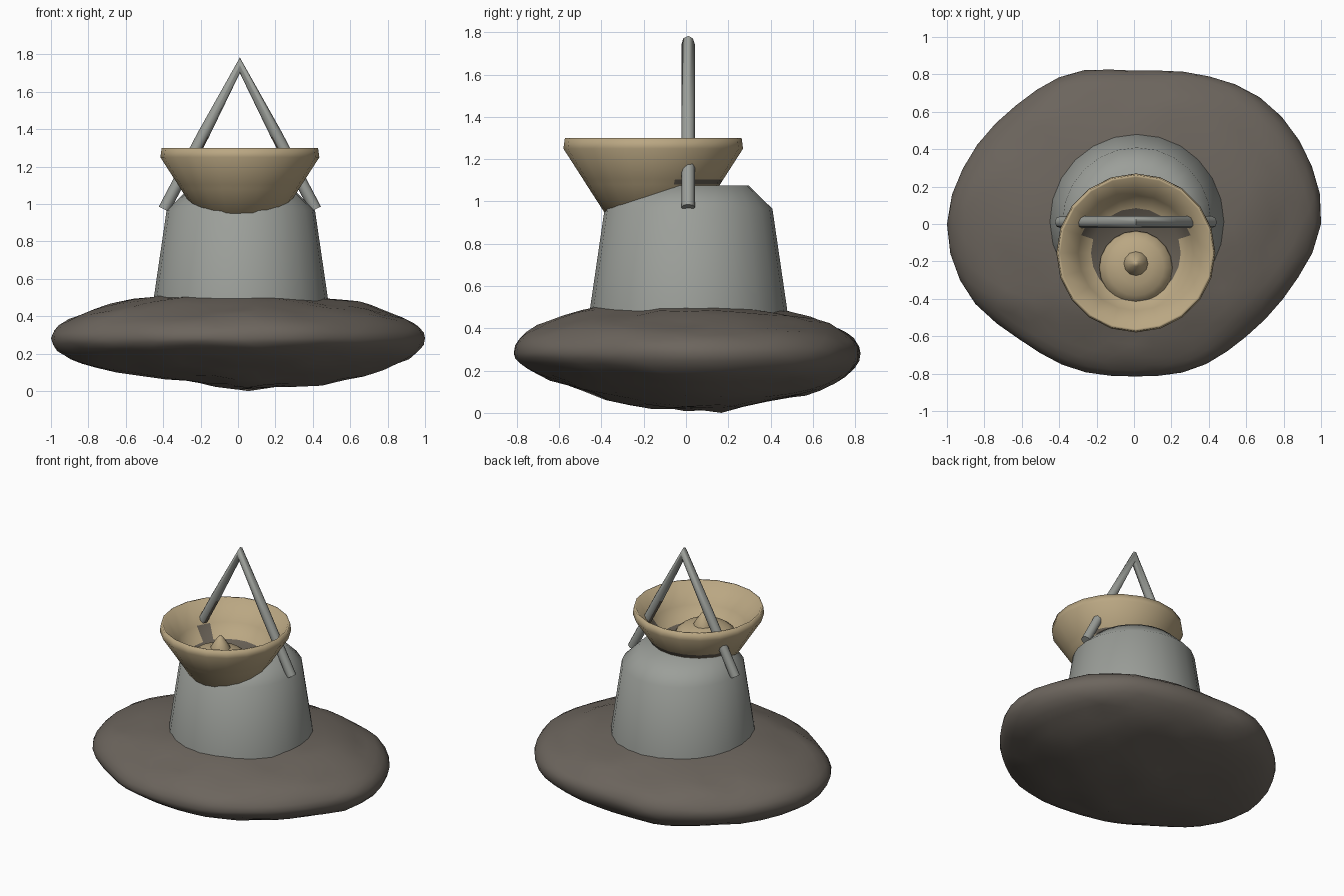
import bpy, bmesh, math
from mathutils import Vector, noise

cube = bpy.data.objects.get("Cube")
if cube:
    bpy.data.objects.remove(cube)


def material(name, rgb):
    m = bpy.data.materials.new(name)
    m.use_nodes = True
    m.diffuse_color = (*rgb, 1)
    m.node_tree.nodes["Principled BSDF"].inputs["Base Color"].default_value = (*rgb, 1)
    return m


STONE = material("brown stone", (0.15, 0.13, 0.11))
METAL = material("grey metal", (0.33, 0.345, 0.32))
SAND = material("sand", (0.49, 0.385, 0.225))
GRIME = material("dark grime", (0.135, 0.115, 0.09))


def finish(bm, name, mats, angle, rule=None):
    """Turn a bmesh into a shaded object; rule picks the material per face."""
    bmesh.ops.recalc_face_normals(bm, faces=bm.faces)
    bm.normal_update()
    if rule:
        for f in bm.faces:
            f.material_index = int(rule(f.calc_center_median(), f.normal))
    me = bpy.data.meshes.new(name)
    bm.to_mesh(me)
    bm.free()
    for m in mats:
        me.materials.append(m)
    ob = bpy.data.objects.new(name, me)
    bpy.context.collection.objects.link(ob)
    bpy.ops.object.select_all(action="DESELECT")
    ob.select_set(True)
    bpy.context.view_layer.objects.active = ob
    bpy.ops.object.shade_smooth_by_angle(angle=math.radians(angle))


def bridge(bm, rings):
    n = len(rings[0])
    for a, b in zip(rings, rings[1:]):
        for i in range(n):
            j = (i + 1) % n
            bm.faces.new((a[i], a[j], b[j], b[i]))
    bm.faces.new(rings[0])
    bm.faces.new(rings[-1])


def lathe(name, centre, profile, sides, mats, angle, rule=None):
    """Revolve (radius, z) points around a vertical axis and cap both ends."""
    bm = bmesh.new()
    rings = []
    for r, z in profile:
        turn = [2 * math.pi * i / sides for i in range(sides)]
        rings.append([bm.verts.new((centre[0] + r * math.cos(a),
                                    centre[1] + r * math.sin(a), z)) for a in turn])
    bridge(bm, rings)
    finish(bm, name, mats, angle, rule)


# Rock base: a flattened lumpy lens with an uneven outline
OUTLINE = [1.0, 0.995, 0.955, 0.87, 0.82, 0.875, 0.895, 0.95,
           1.0, 0.965, 0.87, 0.84, 0.815, 0.84, 0.85, 0.905]


def outline(angle):
    """Smooth closed spline through the outline radii."""
    n = len(OUTLINE)
    t = (angle / (2 * math.pi) % 1) * n
    i, k = int(t), t - int(t)
    a, b, c, d = (OUTLINE[(i + s) % n] for s in (-1, 0, 1, 2))
    return b + k / 2 * (c - a + k * (2 * a - 5 * b + 4 * c - d + k * (3 * (b - c) + d - a)))


bm = bmesh.new()
bmesh.ops.create_icosphere(bm, subdivisions=4, radius=1)
for v in bm.verts:
    d = v.co.normalized()
    flat = math.hypot(d.x, d.y)
    reach = outline(math.atan2(d.y, d.x))
    lump = noise.noise(d * 3) * 0.012 + noise.noise(d * 7) * 0.014
    x, y = d.x * reach, d.y * reach
    z = 0.283 + noise.noise(d * 3) * 0.008
    if d.z > 0:
        z += 0.243 * d.z + lump * d.z ** 0.5
    else:
        # Shallower belly towards the right and front
        depth = -d.z
        z += lump * depth - 0.28 * depth
        z += 0.16 * max(0, -x) * depth ** 4 + 0.15 * max(0, -y) * depth * flat
    v.co = (x, y, z)
low = min(v.co.z for v in bm.verts)
for v in bm.verts:
    v.co.z -= low * max(0, 1 - v.co.z / 0.28)
finish(bm, "rock_base", [STONE], 40)

# Tapered tower with a chamfered top
lathe("tower", (0.015, 0.012), [(0.48, 0.38), (0.465, 0.5), (0.397, 0.965), (0.285, 1.075)],
      24, [METAL], 50)


# Dish: hollow bowl, grimy on its floor, under the frame ends and behind at the tower
def dish_grime(c, n):
    floor = n.z > 0.95 and c.z < 1.2
    streak = 0.3 < n.z < 0.95 and c.z < 1.17 and abs(c.y + 0.03) < 0.04
    back = n.z < 0.2 and 1.0 < c.z < 1.11 and c.y > -0.1
    return floor or streak or back


lathe("dish", (0.01, -0.155),
      [(0.2, 0.9), (0.316, 1.08), (0.331, 1.104), (0.425, 1.25), (0.418, 1.3),
       (0.405, 1.3), (0.308, 1.17), (0.24, 1.08)],
      20, [SAND, GRIME], 180, dish_grime)

# Low dome and pointed tip inside the dish
lathe("dish_dome", (0.01, -0.233), [(0.2, 1.07), (0.188, 1.1), (0.15, 1.13),
                                     (0.09, 1.15), (0.02, 1.157)], 20, [SAND], 180)
lathe("dish_tip", (0.01, -0.212), [(0.068, 1.13), (0.064, 1.155), (0.043, 1.19),
                                    (0.015, 1.23), (0.004, 1.236)], 12, [SAND], 180)

# Bent frame: an inverted V tube mitred at its peak, grimy under its middle
R, SIDES, PEAK = 0.032, 8, Vector((0.01, 0.01, 1.742))
LEAN = Vector((0.405, 0, -0.77))
bm = bmesh.new()
rings = []
for side, t in [(-1, 1), (-1, 0.76), (-1, 0.48), (0, 0), (1, 0.48), (1, 0.76), (1, 1)]:
    along = Vector((side * LEAN.x, 0, LEAN.z)) if side else Vector()
    if side:
        across = Vector((-side * LEAN.z, 0, LEAN.x)).normalized()
    else:
        across = Vector((0, 0, 1.3))
    rings.append([bm.verts.new(PEAK + along * t
                               + Vector((0, 1, 0)) * R * math.cos(a)
                               + across * R * math.sin(a))
                  for a in (2 * math.pi * i / SIDES for i in range(SIDES))])
bridge(bm, rings)
finish(bm, "frame", [METAL, GRIME], 50,
       lambda c, n: n.z < -0.3 and 1.15 < c.z < 1.34)
